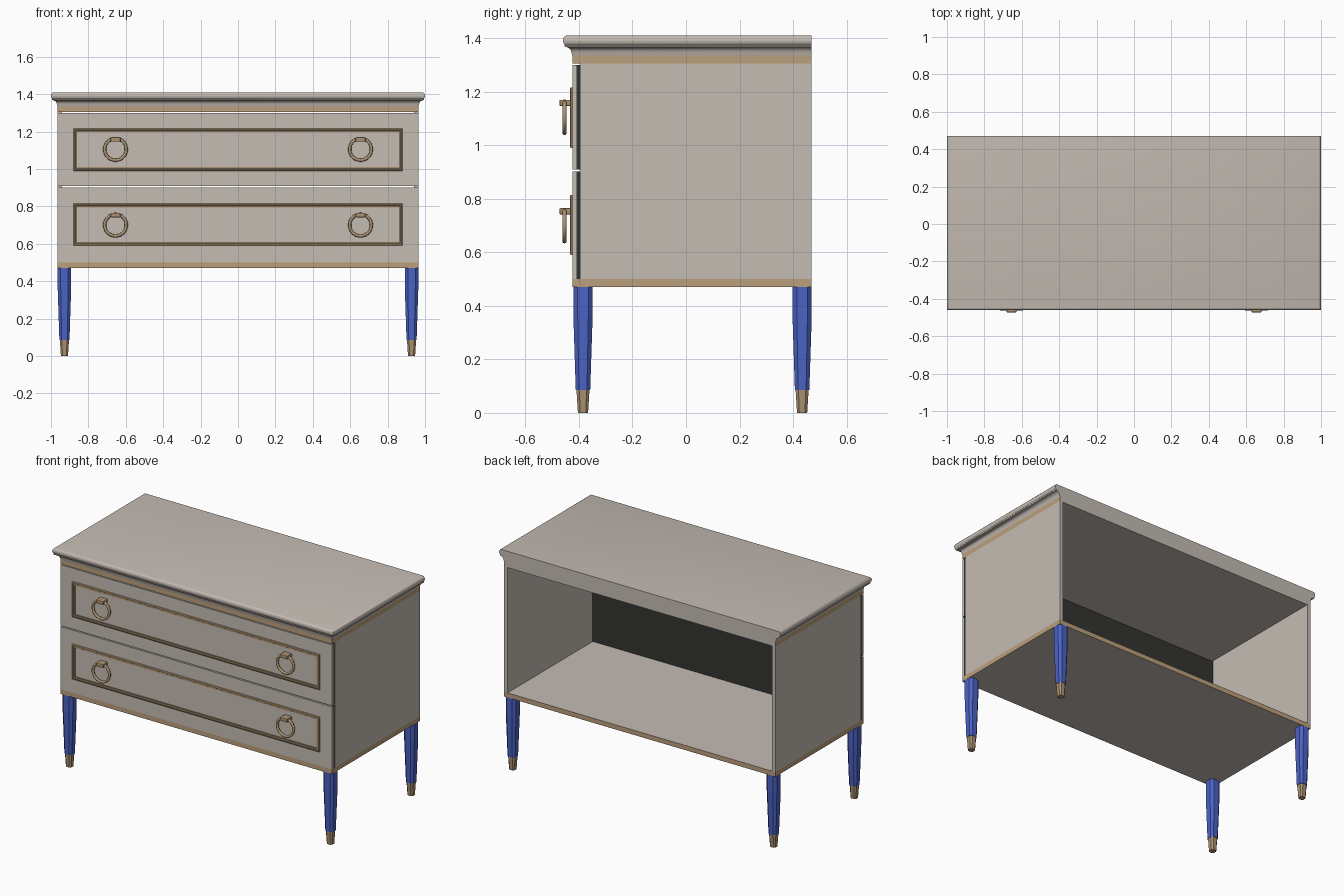
import bpy, bmesh, math
from mathutils import Matrix

if "Cube" in bpy.data.objects:
    bpy.data.objects.remove(bpy.data.objects["Cube"])


def material(name, rgb):
    m = bpy.data.materials.new(name)
    m.diffuse_color = (*rgb, 1)
    m.use_nodes = True
    m.node_tree.nodes["Principled BSDF"].inputs["Base Color"].default_value = m.diffuse_color
    return m


PAINT = material("warm grey paint", (0.56, 0.505, 0.455))
BAND = material("tan band", (0.50, 0.35, 0.20))
BRASS = material("aged brass", (0.41, 0.29, 0.165))
BLUE = material("blue leg", (0.07, 0.125, 0.56))
DARK = material("dark recess", (0.033, 0.033, 0.03))


def finish(name, bm, *mats):
    bmesh.ops.recalc_face_normals(bm, faces=bm.faces)
    me = bpy.data.meshes.new(name)
    bm.to_mesh(me)
    bm.free()
    for m in mats:
        me.materials.append(m)
    ob = bpy.data.objects.new(name, me)
    bpy.context.collection.objects.link(ob)
    return ob


def smooth(ob, angle=35):
    bpy.ops.object.select_all(action='DESELECT')
    bpy.context.view_layer.objects.active = ob
    ob.select_set(True)
    bpy.ops.object.shade_smooth_by_angle(angle=math.radians(angle))


def box(name, x, y, z, *mats, rule=None, bevel=0):
    bm = bmesh.new()
    bmesh.ops.create_cube(bm, size=1)
    for v in bm.verts:
        v.co = [r[0] + (c + 0.5) * (r[1] - r[0]) for c, r in zip(v.co, (x, y, z))]
    if bevel:
        bmesh.ops.bevel(bm, geom=bm.edges[:], offset=bevel, segments=2,
                        affect='EDGES', profile=0.5)
    if rule:
        bm.normal_update()
        for f in bm.faces:
            f.material_index = rule(f.normal)
    return finish(name, bm, *mats)


def loft(name, rings, *mats, closed=False):
    """Skin a list of equal-length point rings; cap the ends or join them."""
    bm = bmesh.new()
    vs = [[bm.verts.new(p) for p in r] for r in rings]
    pairs = list(zip(vs, vs[1:])) + ([(vs[-1], vs[0])] if closed else [])
    n = len(vs[0])
    for a, b in pairs:
        for i in range(n):
            j = (i + 1) % n
            bm.faces.new((a[i], a[j], b[j], b[i]))
    if not closed:
        bm.faces.new(vs[0])
        bm.faces.new(vs[-1])
    return finish(name, bm, *mats)


W, FRONT, BACK = 0.965, -0.425, 0.47

# Carcass: open at the back, coloured bands round floor and top
box("floor_band", (-W, W), (FRONT, BACK), (0.47, 0.50), BAND, PAINT,
    rule=lambda n: int(abs(n.z) > 0.5))
box("top_band", (-W, W), (FRONT, BACK), (1.305, 1.336), BAND, PAINT,
    rule=lambda n: int(abs(n.z) > 0.5 or n.y > 0.5))
for s, side in ((-1, "left"), (1, "right")):
    box(side + "_panel", sorted((s * W, s * (W - 0.025))), (-0.395, BACK),
        (0.50, 1.305), PAINT)

# Moulded top: cove under a rounded slab, flush at the back
profile = [(0, 1.335), (0.003, 1.346)]
profile += [(0.028 - 0.025 * math.cos(a), 1.346 + 0.022 * math.sin(a))
            for a in (math.radians(d) for d in (25, 50, 75, 90))]
profile += [(0.030, 1.374)]
profile += [(0.022 + 0.013 * math.cos(a), 1.392 + 0.018 * math.sin(a))
            for a in (math.radians(d) for d in range(-60, 91, 25))]
loft_top = loft("moulded_top", [[(-W - o, BACK, z), (-W - o, FRONT - o, z),
                                 (W + o, FRONT - o, z), (W + o, BACK, z)]
                                for o, z in profile], PAINT)
smooth(loft_top)


def frame(name, hx, z0, z1):
    """Raised rectangular moulding with a stepped ridge section."""
    section = [(0, FRONT + 0.002), (0, -0.430), (0.005, -0.434), (0.011, -0.434),
               (0.014, -0.429), (0.020, -0.429), (0.020, FRONT + 0.002)]
    loft(name, [[(-hx + i, y, z0 + i), (hx - i, y, z0 + i),
                 (hx - i, y, z1 - i), (-hx + i, y, z1 - i)]
                for i, y in section], BRASS, closed=True)


def ring_pull(name, x, z):
    R, r, n, k = 0.058, 0.0085, 40, 10
    rings = []
    for i in range(n):
        a = math.tau * i / n
        ring = []
        for j in range(k):
            b = math.tau * j / k
            d = R + r * math.cos(b)
            ring.append((x + d * math.cos(a), -0.454 + r * math.sin(b),
                         z + d * math.sin(a)))
        rings.append(ring)
    smooth(loft(name + "_ring", rings, BRASS, closed=True), 60)
    box(name + "_mount", (x - 0.026, x + 0.026), (-0.473, FRONT + 0.002),
        (z + 0.042, z + 0.065), BRASS, bevel=0.004)


# Drawers: painted front, dark backing, moulding and two ring pulls each
for tag, z0, z1, f0, f1, pz in (("lower", 0.50, 0.902, 0.59, 0.815, 0.70),
                                ("upper", 0.909, 1.30, 0.99, 1.217, 1.105)):
    box(tag + "_drawer_front", (-W, W), (FRONT, -0.41), (z0, z1), PAINT)
    box(tag + "_drawer_backing", (-W + .002, W - .002), (-0.41, -0.395), (z0, z1), DARK)
    frame(tag + "_drawer_moulding", 0.88, f0, f1)
    for s, side in ((-1, "left"), (1, "right")):
        ring_pull(f"{tag}_{side}_pull", s * 0.655, pz)


def octagon(x, y, h, z):
    c = h * 0.55
    return [(x + u, y + v, z) for u, v in
            ((h, -c), (h, c), (c, h), (-c, h), (-h, c), (-h, -c), (-c, -h), (c, -h))]


# Tapered chamfered legs with brass feet
for sx, side in ((-1, "left"), (1, "right")):
    for y, end in ((-0.385, "front"), (0.434, "back")):
        x = sx * 0.928
        loft(f"{end}_{side}_leg", [octagon(x, y, h, z) for h, z in
                                   ((0.027, 0.085), (0.036, 0.36), (0.036, 0.47))], BLUE)
        loft(f"{end}_{side}_foot", [octagon(x, y, h, z) for h, z in
                                    ((0.019, 0), (0.024, 0.08), (0.024, 0.086))], BRASS)
